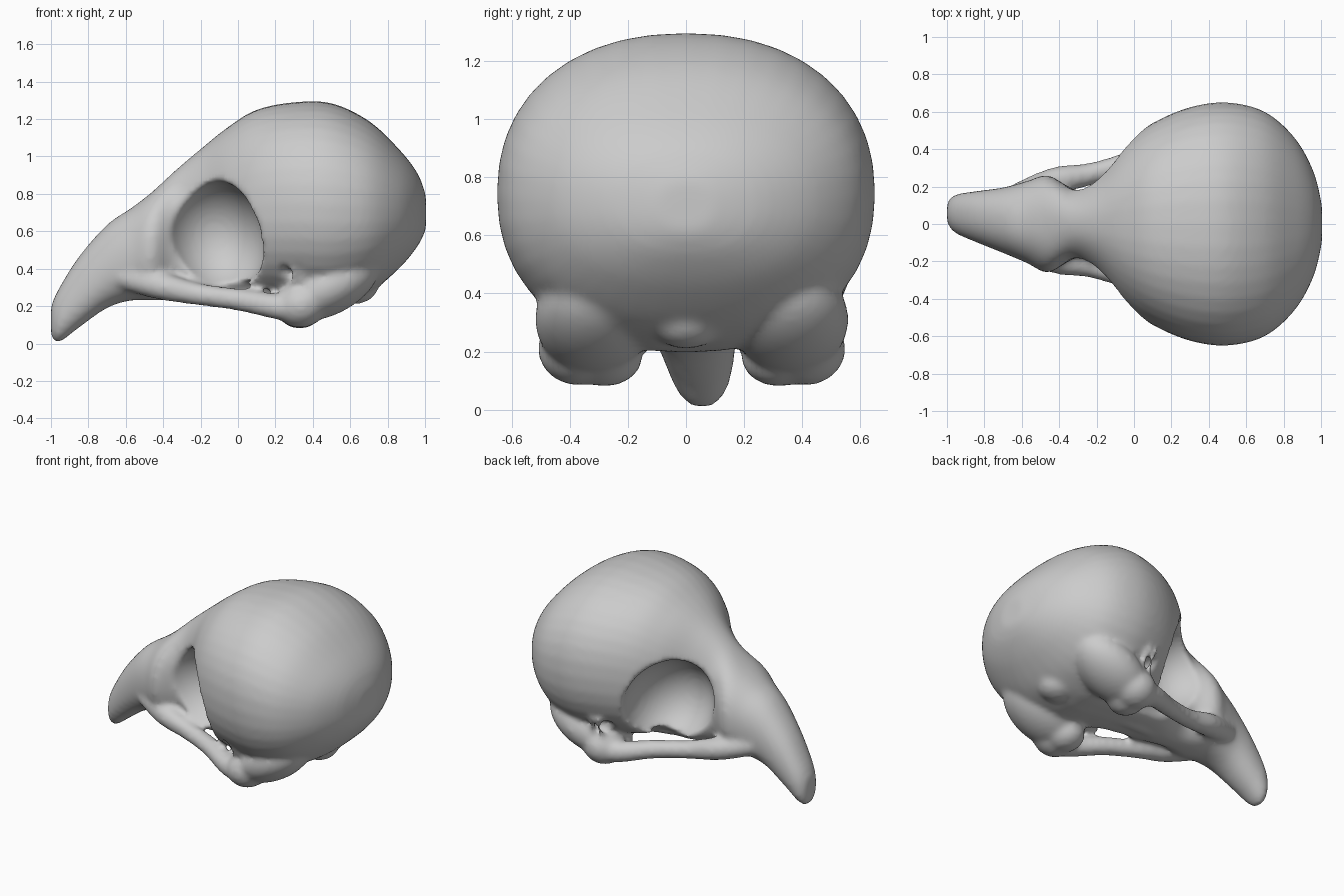
import bpy, bmesh, math
from mathutils import Matrix, Vector

if "Cube" in bpy.data.objects:
    bpy.data.objects.remove(bpy.data.objects["Cube"], do_unlink=True)

bone = bpy.data.materials.new("bone_grey")
bone.use_nodes = True
colour = (0.6, 0.6, 0.6, 1)
bone.diffuse_color = colour
bone.node_tree.nodes["Principled BSDF"].inputs["Base Color"].default_value = colour


def make_object(name, bm):
    bmesh.ops.recalc_face_normals(bm, faces=bm.faces)
    mesh = bpy.data.meshes.new(name)
    bm.to_mesh(mesh)
    bm.free()
    obj = bpy.data.objects.new(name, mesh)
    bpy.context.collection.objects.link(obj)
    return obj


def spline(points, steps=5):
    """Catmull-Rom samples through tuples of any length."""
    pts = [points[0]] + points + [points[-1]]
    out = []
    for a, b, c, d in zip(pts, pts[1:], pts[2:], pts[3:]):
        for s in range(steps):
            t = s / steps
            out.append([0.5 * (2 * q + (r - p) * t + (2 * p - 5 * q + 4 * r - w) * t * t
                               + (3 * q - p - 3 * r + w) * t ** 3)
                        for p, q, r, w in zip(a, b, c, d)])
    return out + [list(points[-1])]


def loft(bm, rings):
    loops = [[bm.verts.new(p) for p in ring] for ring in rings]
    n = len(loops[0])
    for a, b in zip(loops, loops[1:]):
        for i in range(n):
            j = (i + 1) % n
            bm.faces.new((a[i], a[j], b[j], b[i]))
    bm.faces.new(loops[0])
    bm.faces.new(loops[-1])


def ellipsoid(bm, centre, radii, tilt=0):
    matrix = (Matrix.Translation(centre) @ Matrix.Rotation(tilt, 4, 'Y')
              @ Matrix.Diagonal((*radii, 1)))
    bmesh.ops.create_uvsphere(bm, u_segments=32, v_segments=20, radius=1, matrix=matrix)


def tube(bm, path):
    """Round bar through (x, y, z, radius) points."""
    samples = spline(path)
    rings = []
    for i, (x, y, z, r) in enumerate(samples):
        ahead = Vector(samples[min(i + 1, len(samples) - 1)][:3])
        behind = Vector(samples[max(i - 1, 0)][:3])
        turn = (ahead - behind).to_track_quat('Z', 'Y')
        rings.append([Vector((x, y, z)) + turn @ Vector((r * math.cos(a), r * math.sin(a), 0))
                      for a in (k * math.tau / 14 for k in range(14))])
    loft(bm, rings)


def evaluate(obj):
    """Bake the modifiers of an object into its mesh."""
    graph = bpy.context.evaluated_depsgraph_get()
    mesh = bpy.data.meshes.new_from_object(obj.evaluated_get(graph))
    obj.modifiers.clear()
    obj.data = mesh


# Braincase, face and beak: x, top, bottom, half width, sideways offset
sections = [
    (-1.0, 0.20, 0.04, 0.05, 0.06), (-0.96, 0.29, 0.005, 0.10, 0.055),
    (-0.85, 0.465, 0.085, 0.135, 0.04), (-0.7, 0.635, 0.19, 0.175, 0.02),
    (-0.57, 0.725, 0.23, 0.22, 0.01), (-0.46, 0.81, 0.23, 0.26, 0),
    (-0.33, 0.93, 0.23, 0.20, 0), (-0.2, 1.04, 0.23, 0.27, 0),
    (-0.05, 1.16, 0.24, 0.43, 0), (0.1, 1.25, 0.23, 0.54, 0),
    (0.3, 1.29, 0.21, 0.625, 0), (0.5, 1.285, 0.2, 0.65, 0),
    (0.7, 1.19, 0.27, 0.6, 0), (0.86, 1.04, 0.4, 0.46, 0),
    (0.96, 0.91, 0.52, 0.28, 0), (1.005, 0.79, 0.61, 0.1, 0)]
rings = []
for x, top, bottom, half, shift in spline(sections):
    ring = []
    for k in range(40):
        c, s = math.cos(k * math.tau / 40), math.sin(k * math.tau / 40)
        ring.append((x, shift + half * math.copysign(abs(c) ** 0.9, c),
                     (top + bottom) / 2 + (top - bottom) / 2 * math.copysign(abs(s) ** 0.9, s)))
    rings.append(ring)
bm = bmesh.new()
loft(bm, rings)
skull = make_object("skull", bm)

# Eye sockets and ear hollows
cutters = []
for side in (-1, 1):
    for name, centre, radii, tilt in (
            ("socket_cutter", (-0.12, 0.37, 0.57), (0.27, 0.33, 0.31), -0.35),
            ("ear_cutter", (0.29, 0.56, 0.37), (0.11, 0.13, 0.06), 0.2),
            ("palate_cutter", (0.0, 0.24, 0.22), (0.24, 0.1, 0.12), 0)):
        bm = bmesh.new()
        ellipsoid(bm, (centre[0], side * centre[1], centre[2]), radii, tilt)
        cutter = make_object(name, bm)
        cutter.hide_render = True
        cutters.append(cutter)
        cut = skull.modifiers.new(name, 'BOOLEAN')
        cut.operation = 'DIFFERENCE'
        cut.object = cutter
evaluate(skull)
for cutter in cutters:
    bpy.data.objects.remove(cutter, do_unlink=True)

# Cheekbones, jaw joints, ear struts, palate and nape, merged into the skull
bm = bmesh.new()
bm.from_mesh(skull.data)
for side in (-1, 1):
    y = lambda v: side * v + 0.02
    tube(bm, [(-0.62, y(0.13), 0.36, 0.07), (-0.42, y(0.21), 0.31, 0.075),
              (-0.22, y(0.25), 0.265, 0.06), (0.0, y(0.32), 0.235, 0.06),
              (0.2, y(0.41), 0.2, 0.07), (0.34, y(0.42), 0.19, 0.09)])
    ellipsoid(bm, (0.34, y(0.39), 0.21), (0.14, 0.14, 0.125), -0.3)
    ellipsoid(bm, (0.33, y(0.3), 0.18), (0.12, 0.13, 0.1))
    ellipsoid(bm, (0.5, y(0.34), 0.31), (0.28, 0.2, 0.15), -0.5)
    for x in (0.28, 0.33):
        tube(bm, [(x, y(0.45), 0.28, 0.018), (x + 0.02, y(0.5), 0.36, 0.014),
                  (x, y(0.53), 0.45, 0.018)])
tube(bm, [(-0.6, 0, 0.31, 0.08), (-0.2, 0, 0.29, 0.06), (0.3, 0, 0.29, 0.07)])
ellipsoid(bm, (0.62, 0, 0.31), (0.13, 0.13, 0.1))
bm.to_mesh(skull.data)
bm.free()

remesh = skull.modifiers.new("merge", 'REMESH')
remesh.mode = 'VOXEL'
remesh.voxel_size = 0.018
smooth = skull.modifiers.new("soften", 'SMOOTH')
smooth.factor = 0.5
smooth.iterations = 8
evaluate(skull)

skull.data.materials.clear()
skull.data.materials.append(bone)
for polygon in skull.data.polygons:
    polygon.material_index = 0
    polygon.use_smooth = True
